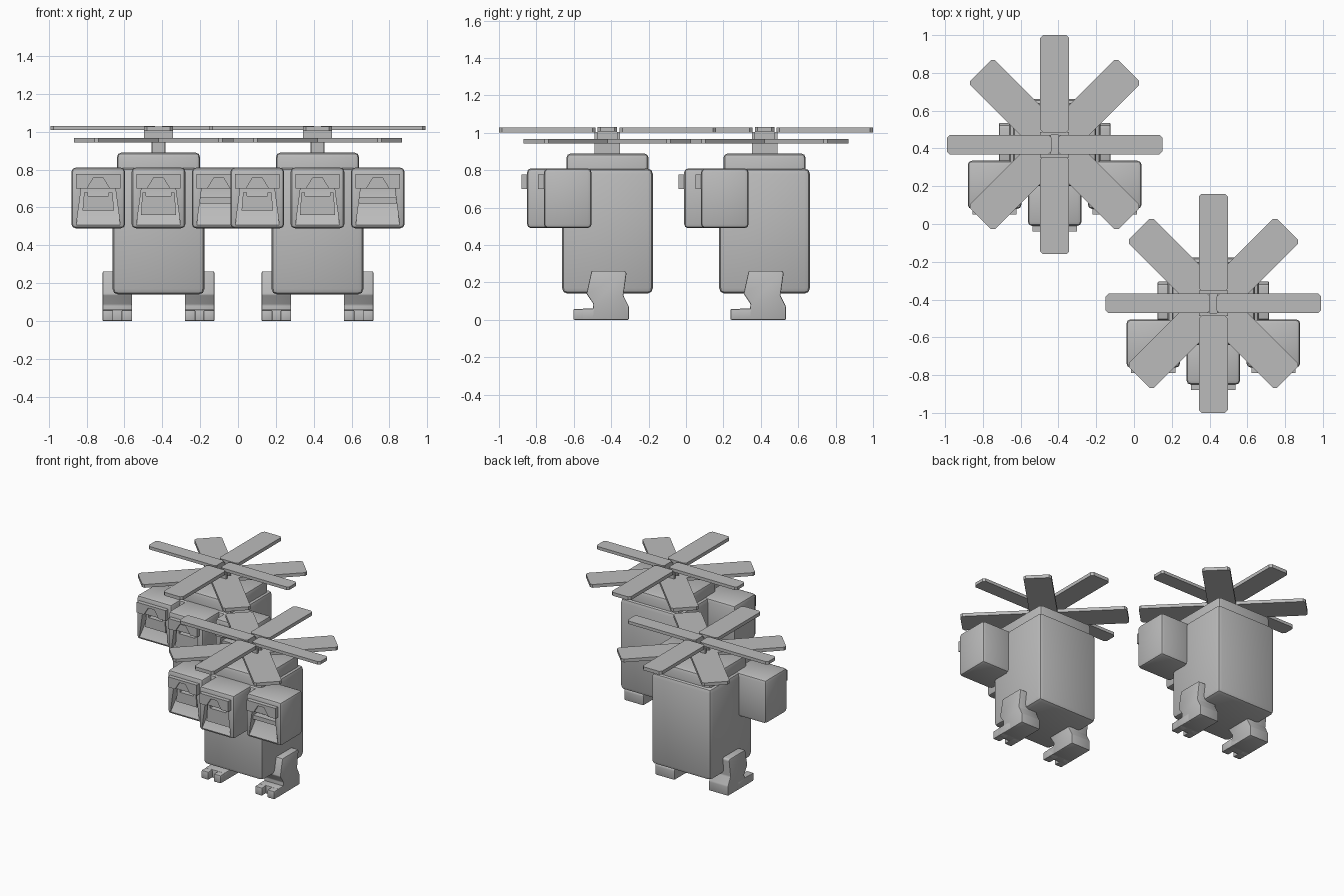
import bpy, bmesh, math
from mathutils import Matrix, Vector

if "Cube" in bpy.data.objects:
    bpy.data.objects.remove(bpy.data.objects["Cube"])

grey = bpy.data.materials.new("plain grey")
grey.diffuse_color = (0.5, 0.5, 0.5, 1)
grey.use_nodes = True
grey.node_tree.nodes["Principled BSDF"].inputs["Base Color"].default_value = grey.diffuse_color


def finish(name, bm, origin, bevel=0.0, rot=0.0, smooth=True):
    """Turn a bmesh into a named object with optional rounded edges."""
    bmesh.ops.recalc_face_normals(bm, faces=bm.faces)
    if bevel:
        bmesh.ops.bevel(bm, geom=bm.edges[:], offset=bevel, segments=2,
                        profile=0.5, affect='EDGES', clamp_overlap=True)
    bm.transform(Matrix.Translation(origin) @ Matrix.Rotation(rot, 4, 'Z'))
    me = bpy.data.meshes.new(name)
    bm.to_mesh(me)
    bm.free()
    me.materials.append(grey)
    ob = bpy.data.objects.new(name, me)
    bpy.context.collection.objects.link(ob)
    if smooth:
        bpy.ops.object.select_all(action='DESELECT')
        ob.select_set(True)
        bpy.context.view_layer.objects.active = ob
        bpy.ops.object.shade_smooth_by_angle(angle=math.radians(35))
    return ob


def box(name, x, y, z, origin, bevel=0.0, rot=0.0):
    bm = bmesh.new()
    bmesh.ops.create_cube(bm, size=1)
    for v in bm.verts:
        v.co = [r[0] if c < 0 else r[1] for c, r in zip(v.co, (x, y, z))]
    return finish(name, bm, origin, bevel, rot)


def prism(name, pts, axis, lo, hi, origin, bevel=0.0, rot=0.0, flare=None):
    """Extrude a 2D outline along axis x, y or z."""
    bm = bmesh.new()
    put = {'x': lambda a, b, d: (d, a, b), 'y': lambda a, b, d: (a, d, b),
           'z': lambda a, b, d: (a, b, d)}[axis]
    rings = [[bm.verts.new(put(a, b, d)) for a, b in pts] for d in (lo, hi)]
    bm.faces.new(rings[0][::-1])
    bm.faces.new(rings[1])
    n = len(pts)
    for i in range(n):
        j = (i + 1) % n
        bm.faces.new((rings[0][i], rings[0][j], rings[1][j], rings[1][i]))
    if flare:
        for v in bm.verts:
            v.co.x *= flare(v.co.z)
    return finish(name, bm, origin, bevel, rot)


def leaf(name, start, end, half, z, thick, origin, rot):
    c = 0.015
    pts = [(start, -half + c), (start + c, -half), (end - c, -half), (end, -half + c),
           (end, half - c), (end - c, half), (start + c, half), (start, half - c)]
    prism(name, pts, 'z', z - thick, z, origin, rot=rot)


def head(name, cx, front, kind, origin):
    o = origin + Vector((cx, 0, 0))
    skull = box(name, (-0.142, 0.142), (front, front + 0.255), (0.49, 0.81), o, 0.022)
    # sloping hollow for the mouth
    f = front
    hollow = prism(name + "_hollow_cutter",
                   [(f - 0.03, 0.505), (f, 0.505), (f + 0.065, 0.62), (f + 0.065, 0.72), (f - 0.03, 0.72)],
                   'x', -0.09, 0.09, o, flare=lambda z: 1 + (0.70 - z) * 1.5)
    hollow.hide_render = True
    hollow.hide_viewport = True
    mod = skull.modifiers.new("mouth hollow", 'BOOLEAN')
    mod.operation, mod.solver, mod.object = 'DIFFERENCE', 'EXACT', hollow
    # eye band: shallow plate with a raised, notched mask in front
    box(name + "_brow", (-0.117, 0.117), (f - 0.018, f + 0.07), (0.70, 0.776), o)
    mask = [(-0.117, 0.70), (-0.06, 0.70), (-0.025, 0.757), (0.025, 0.757), (0.06, 0.70),
            (0.117, 0.70), (0.117, 0.776), (-0.117, 0.776)]
    prism(name + "_eyes", mask, 'y', f - 0.03, f - 0.01, o)
    # jaws differ from head to head
    if kind == 2:
        box(name + "_lip", (-0.10, 0.10), (f + 0.02, f + 0.08), (0.622, 0.652), o)
    else:
        low, w = ((0.585, 0.075), (0.56, 0.085))[kind]
        jaw = [(-w - 0.008, low), (w + 0.008, low), (w, 0.68), (w - 0.02, 0.68),
               (w - 0.02, 0.66), (0.02 - w, 0.66), (0.02 - w, 0.68), (-w, 0.68)]
        prism(name + "_jaw", jaw, 'y', f + 0.02, f + 0.08, o)


def figure(tag, origin):
    # trunk with a narrower collar on top
    box(tag + "_trunk", (-0.243, 0.243), (-0.243, 0.243), (0.14, 0.81), origin, 0.03)
    box(tag + "_collar", (-0.22, 0.22), (-0.22, 0.22), (0.70, 0.89), origin, 0.025)

    # three heads
    for i, (cx, f) in enumerate([(-0.318, -0.34), (0, -0.43), (0.318, -0.34)]):
        head(f"{tag}_head_{i + 1}", cx, f, i, origin)

    # legs, with two toes on each foot
    leg = [(-0.085, 0.262), (-0.112, 0.14), (-0.075, 0.085), (-0.085, 0.0), (0.115, 0.0),
           (0.115, 0.07), (0.085, 0.13), (0.102, 0.25), (0.095, 0.262)]
    for side, s in (("left", 1), ("right", -1)):
        prism(f"{tag}_{side}_leg", leg, 'x', s * 0.217 - 0.078, s * 0.217 + 0.078, origin, 0.006)
        box(f"{tag}_{side}_instep", (s * 0.217 - 0.078, s * 0.217 + 0.078),
            (-0.135, 0), (0, 0.06), origin, 0.005)
        for k in (-1, 1):
            c = s * 0.217 + k * 0.05
            box(f"{tag}_{side}_toe", (c - 0.028, c + 0.028), (-0.182, -0.08), (0, 0.058), origin, 0.006)

    # leaf stalks
    for s in (-1, 1):
        c = s * 0.028
        box(tag + "_stalk", (c - 0.008, c + 0.008), (-0.052, 0.052), (0.87, 1.02), origin)
        c = s * 0.06
        box(tag + "_leaf_root", (-0.077, 0.077), (c - 0.008, c + 0.008), (0.965, 1.005), origin)
        box(tag + "_root_post", (-0.035, 0.035), (c - 0.008, c + 0.008), (0.87, 0.97), origin)
    # upper leaves along the axes, lower ones on the diagonals
    for i in range(4):
        a = i * math.pi / 2
        if i % 2 == 0:
            leaf(tag + "_side_leaf", 0.018, 0.57, 0.052, 1.03, 0.022, origin, a)
        else:
            leaf(tag + "_long_leaf", 0.065, 0.58, 0.077, 1.028, 0.025, origin, a)
        leaf(tag + "_low_leaf", 0.05, 0.555, 0.093, 0.966, 0.024, origin, a + math.pi / 4)


figure("rear_figure", Vector((-0.42, 0.42, 0)))
figure("front_figure", Vector((0.42, -0.42, 0)))
